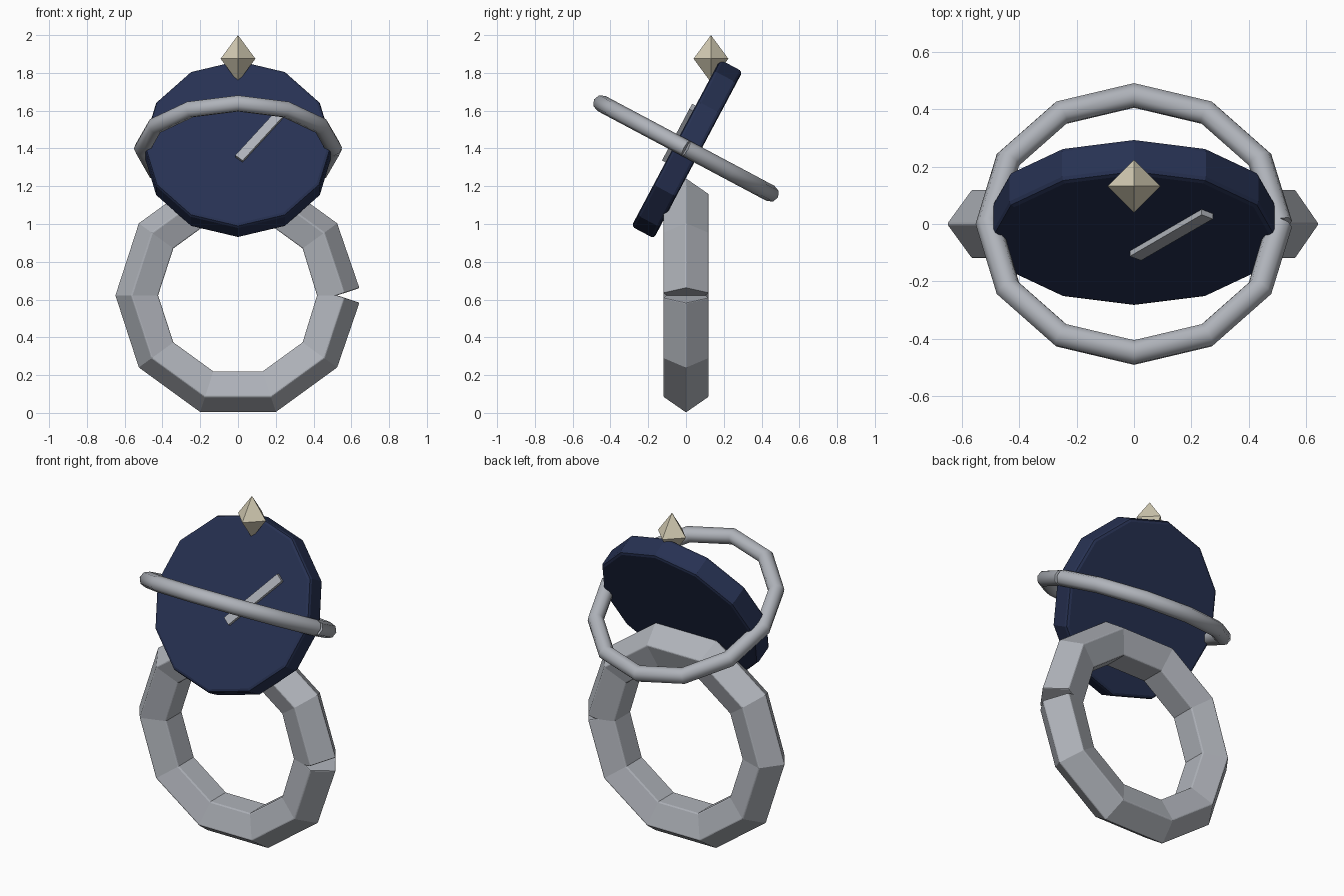
import bpy, bmesh
from math import sin, cos, pi, radians
from mathutils import Matrix, Vector

if "Cube" in bpy.data.objects:
    bpy.data.objects.remove(bpy.data.objects["Cube"])

TILT = radians(62)
HUB = Vector((0, 0, 1.4))


def material(name, rgb):
    m = bpy.data.materials.new(name)
    m.diffuse_color = (*rgb, 1)
    m.use_nodes = True
    m.node_tree.nodes["Principled BSDF"].inputs["Base Color"].default_value = m.diffuse_color
    return m


silver = material("silver", (0.43, 0.45, 0.49))
navy = material("navy", (0.020, 0.031, 0.085))
cream = material("cream", (0.66, 0.61, 0.46))


def finish(name, bm, mat, matrix, bevel=0.0, smooth=None):
    bmesh.ops.recalc_face_normals(bm, faces=bm.faces)
    me = bpy.data.meshes.new(name)
    bm.to_mesh(me)
    bm.free()
    ob = bpy.data.objects.new(name, me)
    bpy.context.collection.objects.link(ob)
    me.materials.append(mat)
    ob.matrix_world = matrix
    if bevel:
        mod = ob.modifiers.new("soft_edges", 'BEVEL')
        mod.width = bevel
        mod.segments = 2
        mod.limit_method = 'ANGLE'
        mod.angle_limit = radians(50)
    if smooth:
        bpy.context.view_layer.objects.active = ob
        ob.select_set(True)
        bpy.ops.object.shade_smooth_by_angle(angle=radians(smooth))
        ob.select_set(False)
    return ob


def split_loop(R, r, steps, sides):
    """Polygonal tube with a seam at +x: the end sections stand square to their segments."""
    bm = bmesh.new()
    rings = []
    for i in range(steps + 1):
        a = 2 * pi * i / steps
        lean = a + (pi / steps if i == 0 else -pi / steps if i == steps else 0)
        centre = Vector((R * cos(a), R * sin(a), 0))
        out = Vector((cos(lean), sin(lean), 0))
        rings.append([bm.verts.new(centre + out * r * cos(2 * pi * k / sides)
                                   + Vector((0, 0, r * sin(2 * pi * k / sides))))
                      for k in range(sides)])
    for p, q in zip(rings, rings[1:]):
        for k in range(sides):
            n = (k + 1) % sides
            bm.faces.new((p[k], p[n], q[n], q[k]))
    bm.faces.new(rings[0])
    bm.faces.new(rings[-1])
    return bm


# Finger band: ten segments, five-sided section
finish("band", split_loop(0.525, 0.126, 10, 5), silver,
       Matrix.Translation((0, 0, 0.622)) @ Matrix.Rotation(pi / 2, 4, 'X'), bevel=0.006)

# Thin tilted hoop around the disc
finish("hoop", split_loop(0.507, 0.045, 12, 8), silver,
       Matrix.Translation(HUB) @ Matrix.Rotation(radians(-28), 4, 'X'), smooth=50)

# Tilted twelve-sided disc
disc_frame = Matrix.Translation(HUB) @ Matrix.Rotation(TILT, 4, 'X')
bm = bmesh.new()
bmesh.ops.create_cone(bm, cap_ends=True, segments=12, radius1=0.5, radius2=0.5, depth=0.135)
finish("disc", bm, navy, disc_frame @ Matrix.Translation((0, 0, -0.006)), bevel=0.018)

# Hand lying on the face of the disc
bm = bmesh.new()
bmesh.ops.create_cube(bm, size=1, matrix=Matrix.Diagonal((0.05, 0.397, 0.045, 1)))
finish("hand", bm, silver, disc_frame @ Matrix.Translation((0.13, 0.054, 0.06))
       @ Matrix.Rotation(radians(-39), 4, 'Z'))

# Eight-sided point on top
bm = bmesh.new()
waist = [bm.verts.new((0.092 * cos(k * pi / 2), 0.092 * sin(k * pi / 2), 0)) for k in range(4)]
for z in (0.125, -0.125):
    tip = bm.verts.new((0, 0, z))
    for k in range(4):
        bm.faces.new((waist[k], waist[(k + 1) % 4], tip))
finish("point", bm, cream, Matrix.Translation((0, 0.132, 1.875)))
